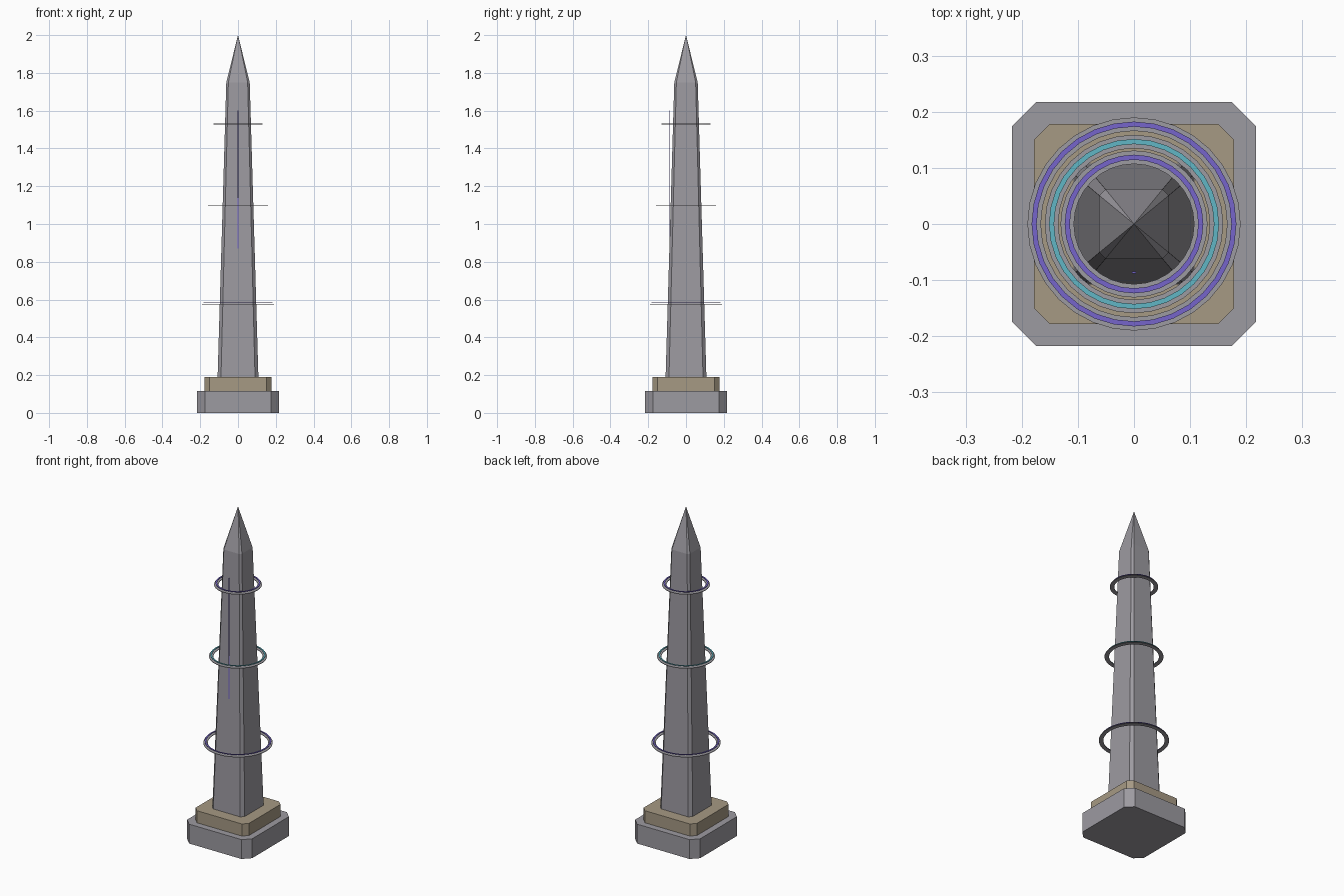
import bpy, bmesh, math

if "Cube" in bpy.data.objects:
    bpy.data.objects.remove(bpy.data.objects["Cube"])


def material(name, rgb):
    m = bpy.data.materials.new(name)
    m.diffuse_color = (*rgb, 1)
    m.use_nodes = True
    m.node_tree.nodes["Principled BSDF"].inputs["Base Color"].default_value = m.diffuse_color
    return m


stone = material("grey_stone", (0.335, 0.325, 0.355))
tan = material("tan_stone", (0.38, 0.32, 0.23))
purple = material("purple_glow", (0.18, 0.13, 0.60))
cyan = material("cyan_glow", (0.12, 0.47, 0.56))


def finish(name, bm, mat):
    bmesh.ops.recalc_face_normals(bm, faces=bm.faces)
    me = bpy.data.meshes.new(name)
    bm.to_mesh(me)
    bm.free()
    me.materials.append(mat)
    ob = bpy.data.objects.new(name, me)
    bpy.context.collection.objects.link(ob)
    return ob


def chamfered_square(h, c):
    """Corner points of a square of half width h with corners cut by c."""
    k = h - c
    return [(h, -k), (h, k), (k, h), (-k, h), (-h, k), (-h, -k), (-k, -h), (k, -h)]


def loft(name, sections, mat, tip=None):
    """Stack chamfered squares (z, half width, chamfer), optionally to a point."""
    bm = bmesh.new()
    loops = [[bm.verts.new((x, y, z)) for x, y in chamfered_square(h, c)]
             for z, h, c in sections]
    bm.faces.new(loops[0][::-1])
    for a, b in zip(loops, loops[1:]):
        for i in range(8):
            j = (i + 1) % 8
            bm.faces.new((a[i], a[j], b[j], b[i]))
    if tip is None:
        bm.faces.new(loops[-1])
    else:
        t = bm.verts.new((0, 0, tip))
        for i in range(8):
            bm.faces.new((loops[-1][i], loops[-1][(i + 1) % 8], t))
    return finish(name, bm, mat)


def flat_ring(name, r_in, r_out, z, thick, mat, n=32):
    bm = bmesh.new()
    profile = [(r_in, z), (r_out, z), (r_out, z + thick), (r_in, z + thick)]
    rows = []
    for i in range(n):
        a = 2 * math.pi * i / n
        rows.append([bm.verts.new((r * math.cos(a), r * math.sin(a), h)) for r, h in profile])
    for i in range(n):
        a, b = rows[i], rows[(i + 1) % n]
        for k in range(4):
            m = (k + 1) % 4
            bm.faces.new((a[k], b[k], b[m], a[m]))
    return finish(name, bm, mat)


# stepped base
loft("base_plinth", [(0, 0.217, 0.042), (0.117, 0.217, 0.042)], stone)
loft("upper_plinth", [(0.117, 0.178, 0.028), (0.19, 0.178, 0.028)], tan)

# tapering shaft with pointed cap
loft("obelisk_shaft", [(0.19, 0.108, 0.018), (1.75, 0.062, 0.011)], stone, tip=2.0)

# floating rings: stone band with a thin glowing band above it
for label, z, r, glow in (("lower", 0.572, 0.178, purple),
                          ("middle", 1.094, 0.147, cyan),
                          ("upper", 1.528, 0.119, purple)):
    flat_ring(label + "_ring", r - 0.012, r + 0.012, z, 0.003, stone)
    flat_ring(label + "_ring_glow", r - 0.0045, r + 0.0045, z + 0.011, 0.002, glow)

# thin upright glowing strip on the front
bm = bmesh.new()
bmesh.ops.create_cube(bm, size=1)
for v in bm.verts:
    v.co = (v.co.x * 0.007, -0.0865 + v.co.y * 0.003, 1.235 + v.co.z * 0.73)
finish("front_strip", bm, purple)
